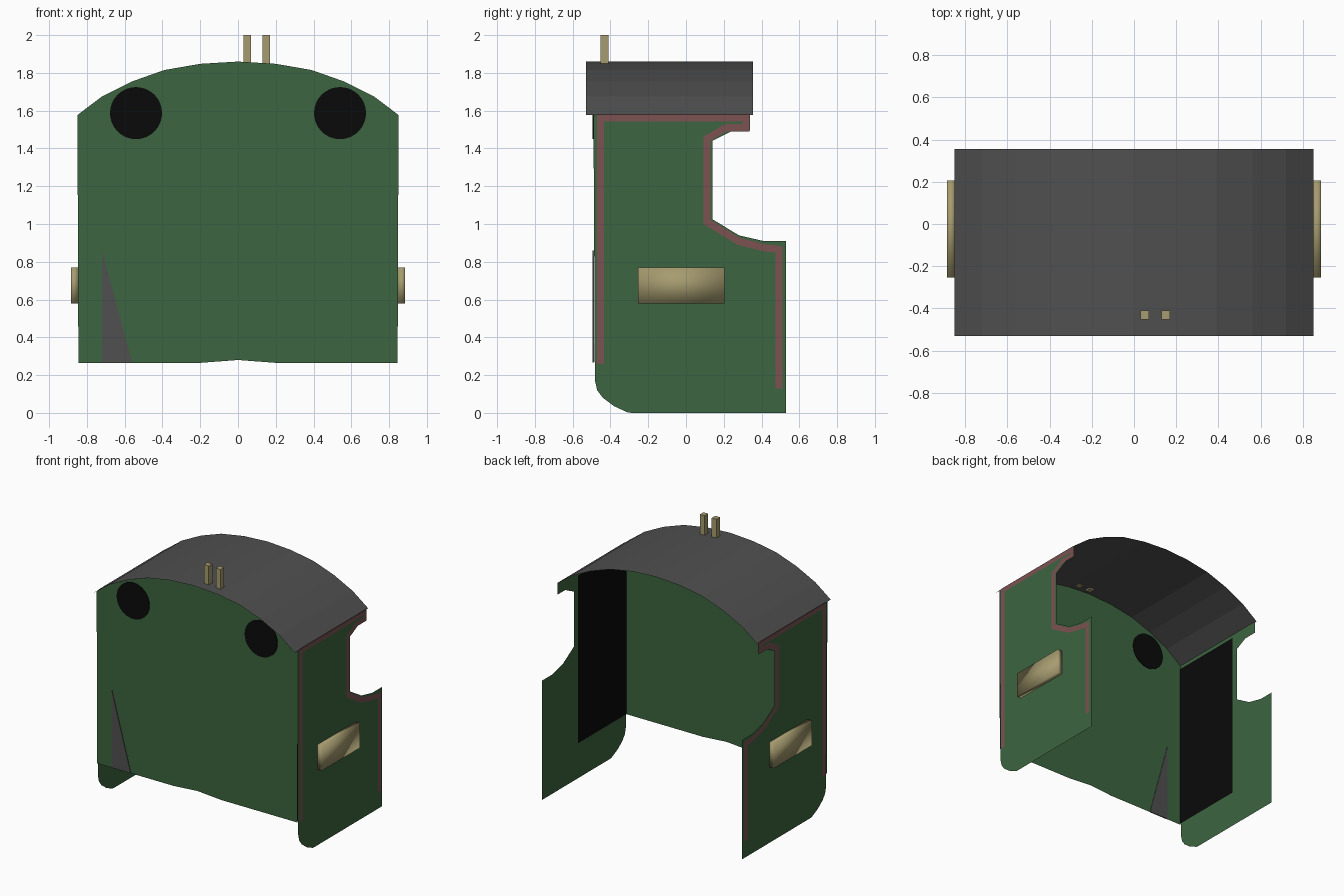
import bpy, bmesh
from mathutils import Vector

if "Cube" in bpy.data.objects:
    bpy.data.objects.remove(bpy.data.objects["Cube"])


def material(name, rgb):
    m = bpy.data.materials.new(name)
    m.diffuse_color = (*rgb, 1)
    m.use_nodes = True
    m.node_tree.nodes["Principled BSDF"].inputs["Base Color"].default_value = m.diffuse_color
    return m


GREEN = material("green paint", (0.045, 0.13, 0.05))
ROOF = material("roof grey", (0.08, 0.08, 0.08))
BLACK = material("black", (0.003, 0.003, 0.003))
RED = material("red trim", (0.2, 0.085, 0.085))
BRASS = material("brass", (0.38, 0.33, 0.16))


def mesh(name, verts, faces, mat):
    me = bpy.data.meshes.new(name)
    me.from_pydata(verts, [], faces)
    me.materials.append(mat)
    ob = bpy.data.objects.new(name, me)
    bpy.context.collection.objects.link(ob)
    return ob


def sheet(name, pts, mat):
    return mesh(name, pts, [range(len(pts))], mat)


def box(name, lo, hi, mat):
    bm = bmesh.new()
    bmesh.ops.create_cube(bm, size=1)
    for v in bm.verts:
        v.co = [(a + b) / 2 + c * (b - a) for a, b, c in zip(lo, hi, v.co)]
    ob = mesh(name, [], [], mat)
    bm.to_mesh(ob.data)
    bm.free()
    return ob


def ribbon(path, width):
    """Left and right mitred offsets of a 2D path."""
    p = [Vector(q) for q in path]
    left, right = [], []
    for i, q in enumerate(p):
        a = (q - p[i - 1]).normalized() if i else (p[1] - q).normalized()
        b = (p[i + 1] - q).normalized() if i < len(p) - 1 else a
        na, nb = Vector((-a.y, a.x)), Vector((-b.y, b.x))
        n = (na + nb).normalized()
        n *= width / 2 / n.dot(na)
        left.append(q + n)
        right.append(q - n)
    return left, right


# Curved roof sheet
half = [(0.85, 1.577), (0.72, 1.675), (0.56, 1.755), (0.39, 1.815), (0.2, 1.848)]
arc = half + [(0, 1.86)] + [(-x, z) for x, z in reversed(half)]
n = len(arc)
mesh("roof", [(x, y, z) for y in (-0.53, 0.355) for x, z in arc],
     [(i, i + 1, n + i + 1, n + i) for i in range(n - 1)], ROOF)

# Front wall, following the roof arc
FY = -0.49
base = [(-0.845, 0.265), (-0.2, 0.265), (0, 0.28), (0.2, 0.265), (0.845, 0.265)]
sheet("front_wall", [(x, FY, z) for x, z in arc + base], GREEN)

# Grey wedge showing on both faces of the front wall
wedge = [(-0.72, 0.266), (-0.56, 0.266), (-0.72, 0.86)]
mesh("front_wedge", [(x, FY + d, z) for d in (-0.004, 0.004) for x, z in wedge],
     [(0, 1, 2), (5, 4, 3), (0, 3, 4, 1), (1, 4, 5, 2), (2, 5, 3, 0)], ROOF)

side = [(-0.49, 1.58), (-0.482, 0.17), (-0.47, 0.12), (-0.44, 0.08), (-0.38, 0.035),
        (-0.31, 0.003), (-0.29, 0), (0.53, 0), (0.53, 0.91), (0.41, 0.91), (0.28, 0.94),
        (0.14, 1.025), (0.14, 1.44), (0.25, 1.495), (0.34, 1.495), (0.34, 1.58)]
trim = [(-0.452, 0.26), (-0.452, 1.562), (0.317, 1.562), (0.317, 1.51), (0.21, 1.51),
        (0.112, 1.452), (0.112, 1.01), (0.28, 0.908), (0.41, 0.875), (0.492, 0.865),
        (0.492, 0.13)]
left, right = ribbon(trim, 0.038)
t = len(trim)

for s, tag in ((-1, "left"), (1, "right")):
    # Side wall with cut-out, and its painted border
    sheet(tag + "_side_wall", [(s * 0.845, y, z) for y, z in side], GREEN)
    mesh(tag + "_trim", [(s * 0.849, y, z) for y, z in left + right],
         [(i, i + 1, t + i + 1, t + i) for i in range(t - 1)], RED)
    # Black panel lining the inside
    sheet(tag + "_inner_panel", [(s * 0.84, y, z) for y, z in
          ((-0.485, 0.27), (0.1, 0.27), (0.1, 1.55), (-0.485, 1.55))], BLACK)
    # Brass plate, softly shaded
    xs = sorted((s * 0.848, s * 0.885))
    plate = box(tag + "_plate", (xs[0], -0.253, 0.58), (xs[1], 0.205, 0.77), BRASS)
    plate.data.shade_smooth()
    # Round front window, visible from both sides
    bpy.ops.mesh.primitive_cylinder_add(vertices=32, radius=0.138, depth=0.01,
                                        location=(s * 0.54, FY, 1.587),
                                        rotation=(1.570796, 0, 0))
    win = bpy.context.object
    win.name = tag + "_window"
    win.data.materials.append(BLACK)
    # Whistle on the roof
    x = 0.1 + s * 0.05
    box(tag + "_whistle", (x - 0.02, -0.453, 1.845), (x + 0.02, -0.41, 2.0), BRASS)
